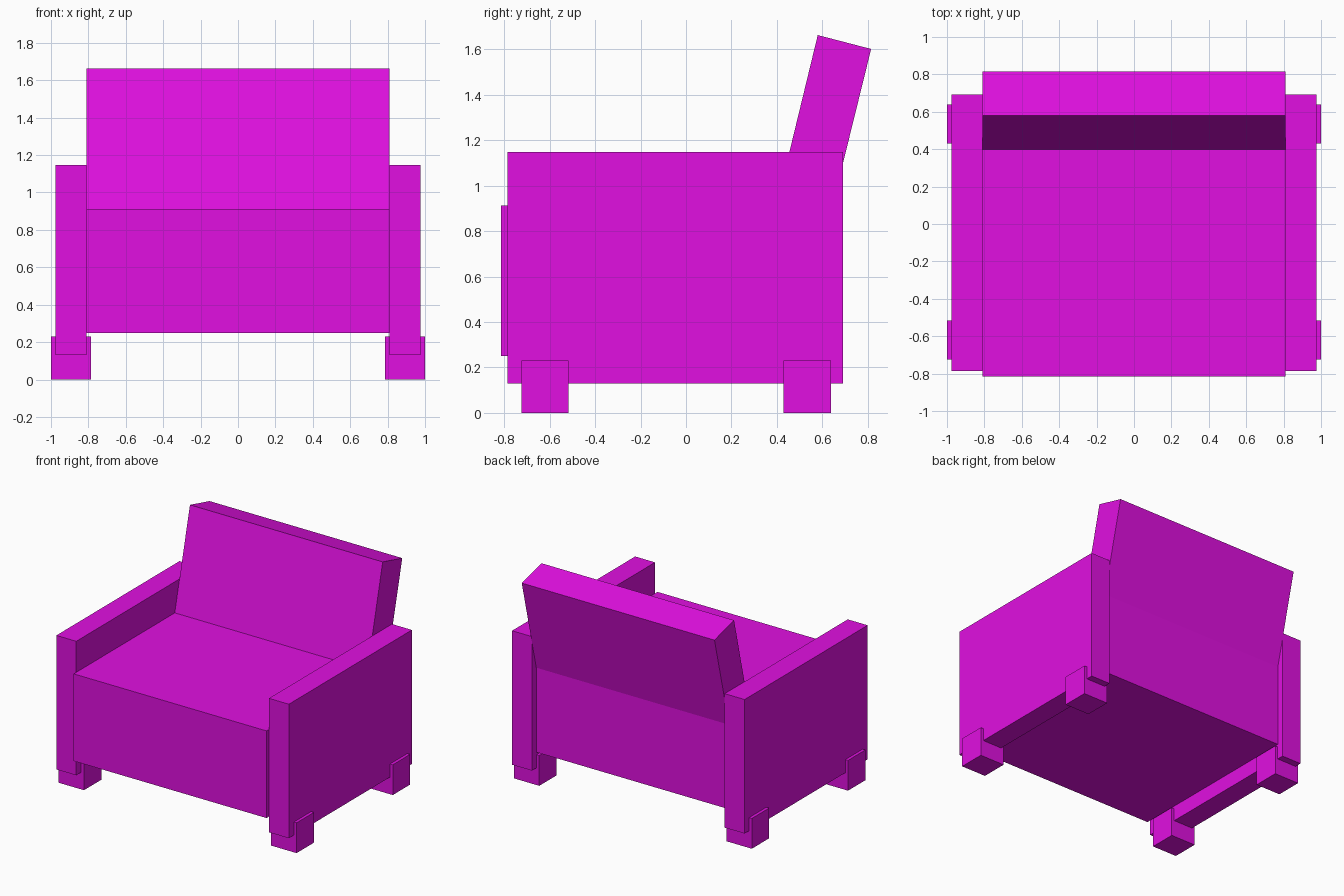
import bpy
import bmesh

old = bpy.data.objects.get("Cube")
if old:
    bpy.data.objects.remove(old, do_unlink=True)

# Single upholstery colour
magenta = bpy.data.materials.new("magenta")
magenta.use_nodes = True
colour = (0.75, 0.005, 0.75, 1)
magenta.diffuse_color = colour
magenta.node_tree.nodes["Principled BSDF"].inputs["Base Color"].default_value = colour


def prism(name, profile, x0, x1):
    """Extrude a side profile of (y, z) points from x0 to x1."""
    bm = bmesh.new()
    face = bm.faces.new([bm.verts.new((x0, y, z)) for y, z in profile])
    extruded = bmesh.ops.extrude_face_region(bm, geom=[face])["geom"]
    verts = [g for g in extruded if isinstance(g, bmesh.types.BMVert)]
    bmesh.ops.translate(bm, verts=verts, vec=(x1 - x0, 0, 0))
    bmesh.ops.recalc_face_normals(bm, faces=bm.faces)
    mesh = bpy.data.meshes.new(name)
    bm.to_mesh(mesh)
    bm.free()
    mesh.materials.append(magenta)
    obj = bpy.data.objects.new(name, mesh)
    bpy.context.collection.objects.link(obj)
    return obj


def box(name, x, y, z):
    profile = [(y[0], z[0]), (y[1], z[0]), (y[1], z[1]), (y[0], z[1])]
    return prism(name, profile, *x)


# Seat block and the tilted back cushion sunk into it
box("seat", (-0.81, 0.81), (-0.815, 0.64), (0.25, 0.912))
prism("backrest", [(0.39, 0.88), (0.58, 1.663), (0.815, 1.602), (0.637, 0.88)],
      -0.81, 0.81)

# Armrests and feet on both sides
for side, s in (("left", 1), ("right", -1)):
    box(side + "_armrest", (s * 0.81, s * 0.977), (-0.785, 0.692), (0.13, 1.148))
    for end, y in (("front", (-0.725, -0.517)), ("back", (0.43, 0.638))):
        box(f"{end}_{side}_foot", (s * 0.787, s * 1.0), y, (0, 0.23))
